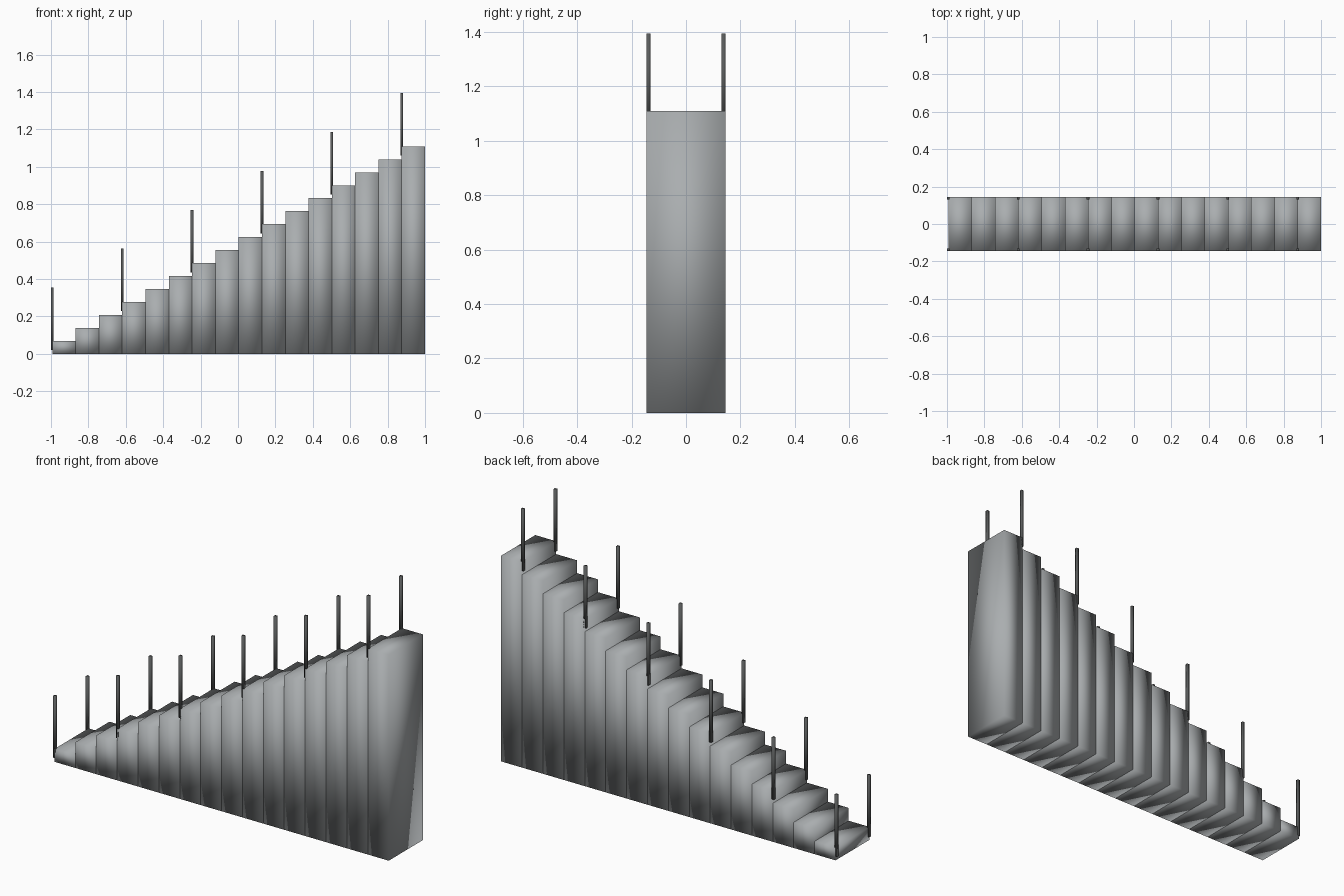
import bpy

if "Cube" in bpy.data.objects:
    bpy.data.objects.remove(bpy.data.objects["Cube"], do_unlink=True)


def material(name, colour):
    mat = bpy.data.materials.new(name)
    mat.use_nodes = True
    mat.diffuse_color = colour
    mat.node_tree.nodes["Principled BSDF"].inputs["Base Color"].default_value = colour
    return mat


def box(name, low, high, mat):
    """Soft-shaded box between two opposite corners."""
    centre = [(a + b) / 2 for a, b in zip(low, high)]
    bpy.ops.mesh.primitive_cube_add(size=1, location=centre)
    obj = bpy.context.object
    obj.name = name
    obj.scale = [b - a for a, b in zip(low, high)]
    bpy.ops.object.transform_apply(location=False, rotation=False, scale=True)
    bpy.ops.object.shade_smooth()
    obj.data.materials.append(mat)
    return obj


stone = material("grey stone", (0.40, 0.42, 0.43, 1))
metal = material("dark metal", (0.10, 0.105, 0.105, 1))

STEPS = 16
POST = 0.007                     # half thickness of a post
START = -1 + POST
TREAD = (1 - START) / STEPS
RISE = 1.109 / STEPS
HALF_WIDTH = 0.145

# Solid steps reaching down to the ground
for i in range(STEPS):
    x = START + i * TREAD
    box(f"step_{i + 1}", (x, -HALF_WIDTH, 0), (x + TREAD, HALF_WIDTH, (i + 1) * RISE), stone)

# Railing posts on both sides of every third step
for i in range(0, STEPS, 3):
    x, z = START + i * TREAD, i * RISE
    for side, sign in (("left", 1), ("right", -1)):
        y = sign * (HALF_WIDTH - POST)
        box(f"post_{side}_{i // 3 + 1}", (x - POST, y - POST, z + 0.02),
            (x + POST, y + POST, z + 0.354), metal)
